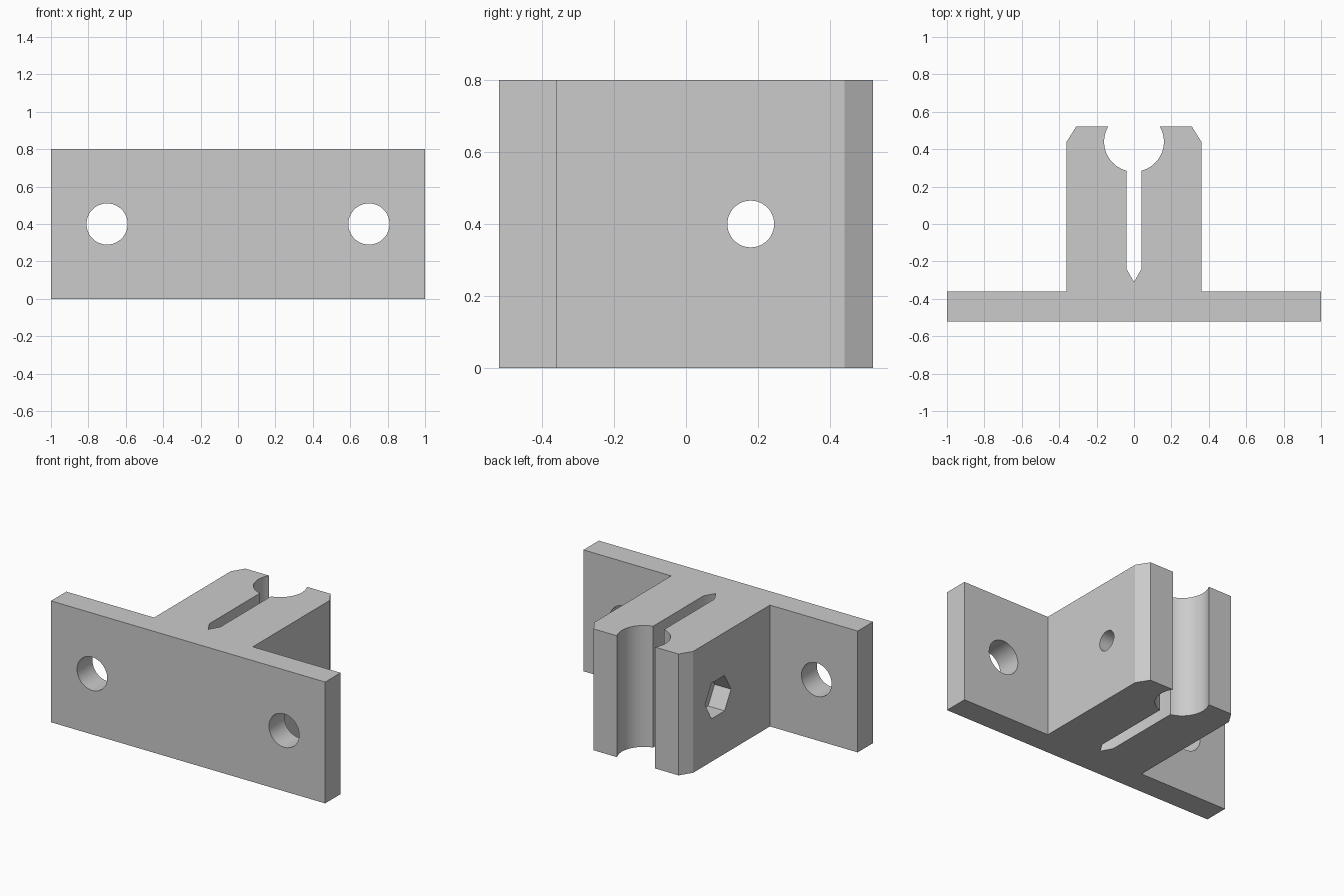
import bpy, bmesh
from math import sin, cos, asin, pi

cube = bpy.data.objects.get("Cube")
if cube:
    bpy.data.objects.remove(cube)

HEIGHT = 0.8
MID = HEIGHT / 2

grey = bpy.data.materials.new("plain grey")
grey.use_nodes = True
colour = (0.6, 0.6, 0.6, 1)
grey.diffuse_color = colour
grey.node_tree.nodes["Principled BSDF"].inputs["Base Color"].default_value = colour


def add_object(name, bm):
    mesh = bpy.data.meshes.new(name)
    bmesh.ops.recalc_face_normals(bm, faces=bm.faces)
    bm.to_mesh(mesh)
    bm.free()
    obj = bpy.data.objects.new(name, mesh)
    mesh.materials.append(grey)
    bpy.context.collection.objects.link(obj)
    return obj


def cutter(name, sides, radius, depth, location, rotation):
    bpy.ops.mesh.primitive_cylinder_add(vertices=sides, radius=radius, depth=depth,
                                        location=location, rotation=rotation)
    obj = bpy.context.object
    obj.name = name
    obj.data.materials.append(grey)
    obj.hide_render = True
    return obj


# Right half of the outline: plate, block, chamfered jaw
half = [(1, -0.52), (1, -0.36), (0.36, -0.36), (0.36, 0.44), (0.31, 0.52)]

# Round rod seat, from the mouth down to the slot
seat_r, seat_y, slot_x = 0.16, 0.44, 0.04
start = asin((0.52 - seat_y) / seat_r)
end = -pi / 2 + asin(slot_x / seat_r)
steps = 20
for i in range(steps + 1):
    a = start + (end - start) * i / steps
    half.append((seat_r * cos(a), seat_y + seat_r * sin(a)))

# Clamp slot with a pointed end, then the mirrored half
half.append((slot_x, -0.24))
outline = half + [(0, -0.31)] + [(-x, y) for x, y in reversed(half)]

bm = bmesh.new()
face = bm.faces.new([bm.verts.new((x, y, 0)) for x, y in outline])
top = bmesh.ops.extrude_face_region(bm, geom=[face])["geom"]
bmesh.ops.translate(bm, vec=(0, 0, HEIGHT),
                    verts=[v for v in top if isinstance(v, bmesh.types.BMVert)])
bracket = add_object("clamp_bracket", bm)

# Mounting holes, clamp bolt hole and hexagonal nut pocket
nut_depth = 0.12
cutters = [cutter("mounting_hole_cutter", 48, 0.11, 0.4, (x, -0.44, MID), (pi / 2, 0, 0))
           for x in (-0.7, 0.7)]
cutters.append(cutter("bolt_hole_cutter", 48, 0.065, 1, (0, 0.18, MID), (0, pi / 2, 0)))
cutters.append(cutter("nut_pocket_cutter", 6, 0.135, nut_depth * 2,
                      (-0.36, 0.18, MID), (0, pi / 2, 0)))

bpy.ops.object.select_all(action='DESELECT')
bracket.select_set(True)
bpy.context.view_layer.objects.active = bracket
for c in cutters:
    mod = bracket.modifiers.new(c.name, 'BOOLEAN')
    mod.operation = 'DIFFERENCE'
    mod.solver = 'EXACT'
    mod.object = c
    bpy.ops.object.modifier_apply(modifier=mod.name)
    bpy.data.objects.remove(c)

bpy.ops.object.shade_smooth_by_angle(angle=pi / 6)
